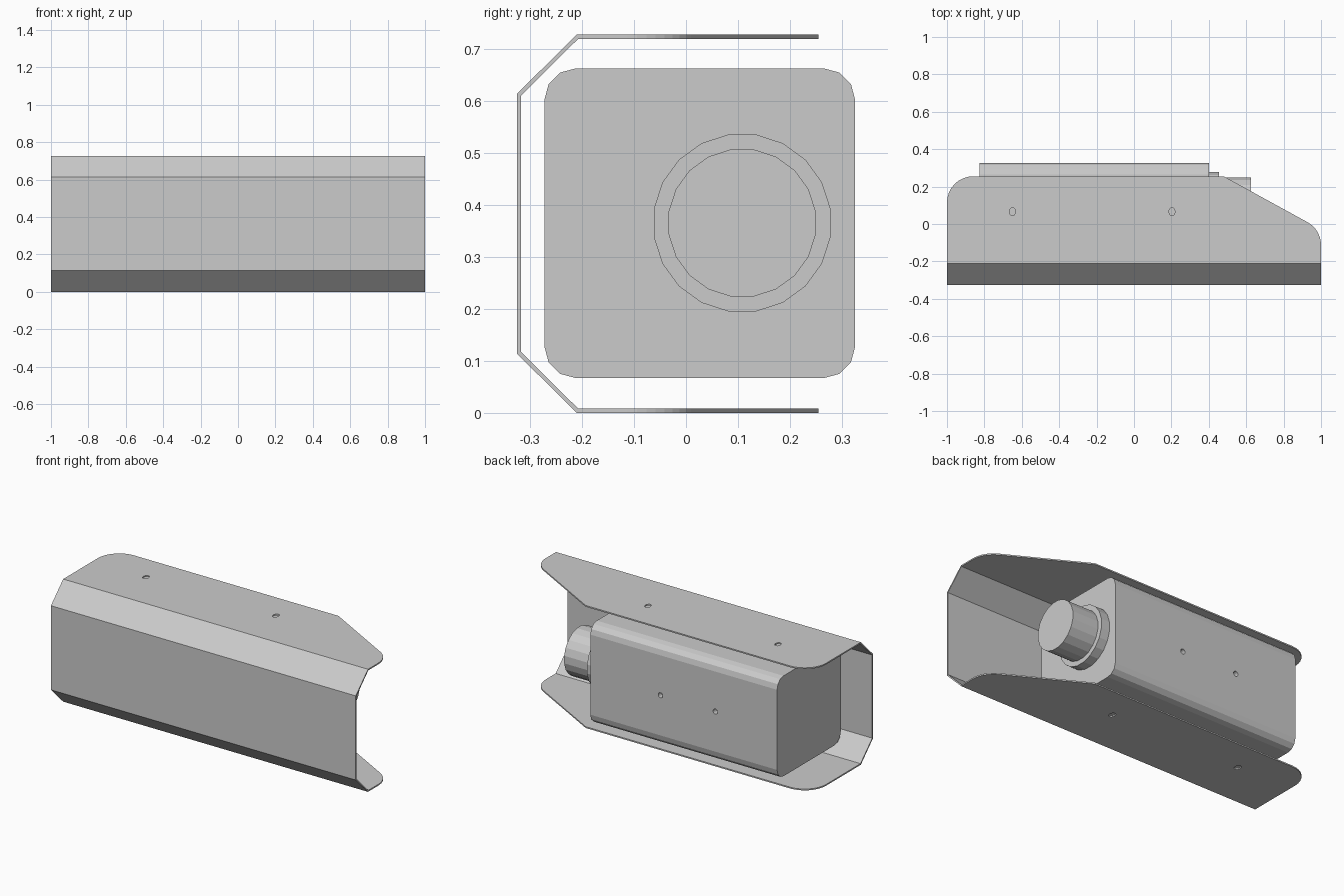
import bpy
from math import pi, cos, sin, radians
from mathutils import Matrix

if "Cube" in bpy.data.objects:
    bpy.data.objects.remove(bpy.data.objects["Cube"])


def prism(name, pts, lo, hi, to_3d):
    """Extrude a closed 2D profile between lo and hi."""
    n = len(pts)
    verts = [to_3d(a, b, d) for d in (lo, hi) for a, b in pts]
    faces = [list(range(n))[::-1], list(range(n, 2 * n))]
    faces += [[i, (i + 1) % n, (i + 1) % n + n, i + n] for i in range(n)]
    me = bpy.data.meshes.new(name)
    me.from_pydata(verts, [], faces)
    ob = bpy.data.objects.new(name, me)
    bpy.context.collection.objects.link(ob)
    return ob


def along_x(a, b, d):
    return (d, a, b)


def along_y(a, b, d):
    return (a, -d, b)


def along_z(a, b, d):
    return (a, b, d)


def arc(cx, cy, rx, ry, a0, a1, n):
    return [(cx + rx * cos(radians(a0 + (a1 - a0) * i / n)),
             cy + ry * sin(radians(a0 + (a1 - a0) * i / n))) for i in range(n + 1)]


def ring(cx, cy, rx, ry, n):
    return arc(cx, cy, rx, ry, 180 / n, 360 + 180 / n, n)[:-1]


def cut(ob, cutter, op='DIFFERENCE'):
    """Apply a boolean and discard the cutter."""
    cutter.hide_render = True
    m = ob.modifiers.new('cut', 'BOOLEAN')
    m.operation, m.object, m.solver = op, cutter, 'EXACT'
    bpy.context.view_layer.objects.active = ob
    bpy.ops.object.modifier_apply(modifier=m.name)
    bpy.data.objects.remove(cutter)


# Bent sheet channel: outer fold line plus inset inner line
H, T = 0.727, 0.008
outer = [(0.30, H), (-0.21, H), (-0.325, H - 0.114), (-0.325, 0.114), (-0.21, 0), (0.30, 0)]
inner = [(0.30, T), (-0.207, T), (-0.317, 0.117), (-0.317, H - 0.117), (-0.207, H - T), (0.30, H - T)]
shell = prism('sheet_housing', outer + inner, -1.1, 1.1, along_x)

# Trim the channel to its plan outline: rounded rear, sloped and rounded lens end
plan = [(-1, -0.5), (1, -0.5)]
plan += arc(0.86, -0.113, 0.14, 0.14, 0, 61.4, 8)
plan += [(0.48, 0.255)]
plan += arc(-0.86, 0.115, 0.14, 0.14, 90, 180, 8)
cut(shell, prism('plan_cutter', plan, -0.2, 1, along_z), 'INTERSECT')

# Screw holes through both flanges
for x in (-0.65, 0.203):
    cut(shell, prism('hole_cutter', ring(x, 0.066, 0.016, 0.022, 16), -0.2, 1, along_z))

# Camera body with rounded long edges
body_pts = []
for y, z, a in ((0.265, 0.602, 0), (-0.212, 0.602, 90), (-0.212, 0.127, 180), (0.265, 0.127, 270)):
    body_pts += arc(y, z, 0.06, 0.06, a, a + 90, 3)
body = prism('camera_body', body_pts, -0.825, 0.4, along_x)

# Shallow screw holes on the body's open side
for x in (-0.06, -0.42):
    cut(body, prism('hole_cutter', ring(x, 0.365, 0.015, 0.015, 12), -0.4, -0.295, along_y))

# Lens collar and barrel
prism('lens_collar', ring(0.108, 0.365, 0.172, 0.172, 20), 0.4, 0.455, along_x)
prism('lens_barrel', ring(0.108, 0.365, 0.143, 0.143, 20), 0.4, 0.625, along_x)
